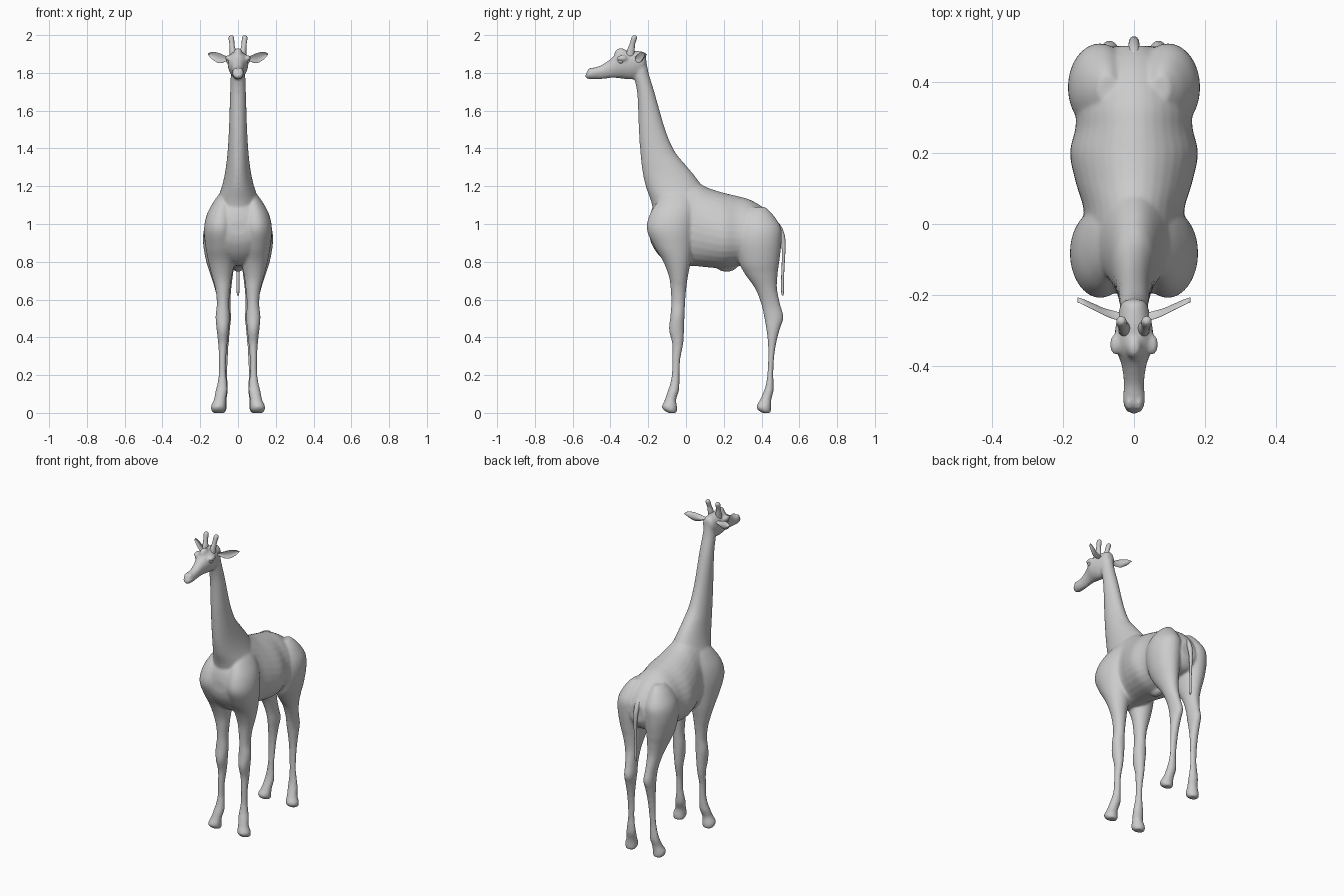
import bpy, bmesh
from math import sin, cos, pi
from mathutils import Vector, Matrix


def refine(rows, n=5):
    # smooth curve through the given section rows
    out, last = [], len(rows) - 1
    for i in range(last):
        p = [rows[max(0, min(last, i + k))] for k in (-1, 0, 1, 2)]
        for s in range(n):
            t = s / n
            out.append([0.5 * (2 * b + (c - a) * t + (2 * a - 5 * b + 4 * c - d) * t * t
                               + (3 * b - a - 3 * c + d) * t ** 3) for a, b, c, d in zip(*p)])
    return out + [list(rows[-1])]


def loft(bm, axis, rows, side=1, egg=0.0, cup=0.0, seg=32):
    # row = (position on axis, a0, a1, b0, b1): extents of an oval section
    rings = []
    for t, a0, a1, b0, b1 in refine(rows):
        ring = []
        for k in range(seg):
            th = 2 * pi * k / seg
            a = (a0 + a1) / 2 + (a1 - a0) / 2 * sin(th) - cup * cos(th) ** 2
            b = (b0 + b1) / 2 + (b1 - b0) / 2 * cos(th) * (1 - egg * sin(th))
            co = {'z': (b, a, t), 'y': (b, t, a), 'x': (t, a, b)}[axis]
            ring.append(bm.verts.new((co[0] * side, co[1], co[2])))
        rings.append(ring)
    faces = [bm.faces.new(rings[0]), bm.faces.new(rings[-1])]
    for r, q in zip(rings, rings[1:]):
        for k in range(seg):
            j = (k + 1) % seg
            faces.append(bm.faces.new((r[k], r[j], q[j], q[k])))
    bmesh.ops.recalc_face_normals(bm, faces=faces)


def sym(rows):
    # rows with a half width become full left-right sections
    return [(t, a, b, -w, w) for t, a, b, w in rows]


def blob(bm, centre, size):
    m = Matrix.Translation(Vector(centre)) @ Matrix.Diagonal((*size, 1))
    bmesh.ops.create_uvsphere(bm, u_segments=24, v_segments=16, radius=1, matrix=m)


def finish(bm, name, voxel=0, smooth=0):
    me = bpy.data.meshes.new(name)
    bm.to_mesh(me)
    bm.free()
    ob = bpy.data.objects.new(name, me)
    bpy.context.collection.objects.link(ob)
    me.polygons.foreach_set('use_smooth', [True] * len(me.polygons))
    if voxel:
        r = ob.modifiers.new('blend', 'REMESH')
        r.mode, r.voxel_size, r.use_smooth_shade = 'VOXEL', voxel, True
        s = ob.modifiers.new('soften', 'SMOOTH')
        s.factor, s.iterations = 0.5, smooth
    return ob


# torso, neck and head sections
torso = sym([(-.195, .94, 1.02, .05), (-.18, .89, 1.08, .10), (-.14, .83, 1.15, .135),
             (-.08, .785, 1.21, .15), (0, .778, 1.235, .14), (.05, .777, 1.225, .142),
             (.12, .77, 1.19, .163), (.2, .765, 1.165, .178), (.27, .775, 1.148, .163),
             (.34, .79, 1.128, .16), (.42, .80, 1.08, .135), (.47, .82, 1.03, .10),
             (.50, .87, .985, .05)])
neck = sym([(1.05, -.17, .12, .125), (1.12, -.185, .11, .112), (1.19, -.21, .09, .088),
            (1.25, -.225, .05, .073), (1.31, -.235, 0, .063), (1.385, -.242, -.06, .055),
            (1.5, -.25, -.11, .048), (1.69, -.258, -.165, .042), (1.80, -.28, -.198, .038),
            (1.88, -.285, -.212, .033)])
head = sym([(-.532, 1.777, 1.79, .012), (-.52, 1.768, 1.812, .025), (-.49, 1.766, 1.827, .031),
            (-.45, 1.767, 1.84, .028), (-.40, 1.773, 1.873, .034), (-.37, 1.773, 1.9, .044),
            (-.34, 1.77, 1.913, .054), (-.30, 1.765, 1.918, .053), (-.26, 1.772, 1.917, .046),
            (-.225, 1.80, 1.91, .036), (-.212, 1.84, 1.89, .02)])

# legs from hoof to shoulder or hip
front_leg = [(0, -.095, -.05, .075, .133), (.015, -.118, -.047, .066, .142),
             (.035, -.127, -.048, .065, .143), (.07, -.112, -.052, .064, .128),
             (.115, -.097, -.038, .056, .119), (.15, -.085, -.035, .057, .11),
             (.205, -.075, -.034, .063, .102), (.285, -.073, -.03, .063, .101),
             (.365, -.073, -.015, .056, .105), (.44, -.09, -.01, .048, .113),
             (.51, -.083, -.008, .044, .119), (.58, -.078, -.005, .047, .112),
             (.655, -.081, .001, .041, .12), (.72, -.09, .01, .033, .137),
             (.8, -.12, .025, .018, .157), (.88, -.168, .035, .01, .172),
             (.97, -.207, .042, .01, .18), (1.05, -.192, .045, .015, .165),
             (1.12, -.15, .04, .03, .128), (1.17, -.1, .01, .05, .09)]
hind_leg = [(0, .405, .447, .07, .125), (.015, .382, .45, .062, .135),
            (.035, .374, .45, .06, .137), (.07, .392, .452, .06, .122),
            (.115, .412, .463, .054, .114), (.16, .425, .463, .055, .106),
            (.22, .432, .462, .057, .098), (.3, .435, .467, .053, .097),
            (.38, .433, .48, .048, .098), (.45, .424, .499, .042, .1),
            (.505, .414, .516, .037, .1), (.57, .4, .5, .04, .104),
            (.655, .368, .482, .036, .122), (.735, .312, .485, .026, .147),
            (.8, .28, .494, .018, .168), (.9, .262, .505, .008, .185),
            (.98, .268, .503, .008, .178), (1.05, .3, .46, .025, .14),
            (1.09, .34, .42, .05, .1)]

bm = bmesh.new()
loft(bm, 'y', torso, egg=.15)
loft(bm, 'z', neck)
loft(bm, 'y', head, egg=-.12)
blob(bm, (0, .215, .785), (.035, .06, .038))            # belly bump
blob(bm, (0, -.345, 1.90), (.024, .034, .032))          # forehead knob
for s in (1, -1):
    loft(bm, 'z', front_leg, s)
    loft(bm, 'z', hind_leg, s)
    blob(bm, (s * .052, -.338, 1.878), (.016, .03, .016))   # brow ridge
    blob(bm, (s * .014, -.5, 1.815), (.012, .022, .013))    # nostril
finish(bm, 'giraffe_body', .007, 6)

# ears, horns and eyes in mirrored pairs
ear = [(.035, -.268, -.25, 1.868, 1.884), (.06, -.262, -.243, 1.862, 1.888),
       (.085, -.25, -.236, 1.853, 1.899), (.11, -.236, -.225, 1.855, 1.908),
       (.14, -.22, -.212, 1.875, 1.911), (.158, -.21, -.206, 1.896, 1.902)]
horn = [(1.89, -.318, -.276, .01, .044), (1.92, -.312, -.272, .012, .044),
        (1.95, -.3, -.27, .019, .045), (1.975, -.292, -.262, .02, .049),
        (1.99, -.287, -.259, .022, .049), (1.998, -.28, -.266, .028, .042)]
for s, tag in ((1, 'left'), (-1, 'right')):
    bm = bmesh.new()
    loft(bm, 'x', ear, s, cup=.012)
    finish(bm, tag + '_ear')
    bm = bmesh.new()
    loft(bm, 'z', horn, s, seg=20)
    finish(bm, tag + '_horn')
    bm = bmesh.new()
    blob(bm, (s * .05, -.345, 1.862), (.012, .015, .012))
    finish(bm, tag + '_eye')

# tail
bm = bmesh.new()
loft(bm, 'z', sym([(.622, .508, .516, .004), (.64, .504, .518, .007), (.72, .504, .519, .008),
                   (.8, .507, .523, .009), (.88, .506, .527, .012), (.94, .492, .523, .015),
                   (.99, .465, .503, .016), (1.02, .45, .475, .01)]), seg=16)
finish(bm, 'tail')
